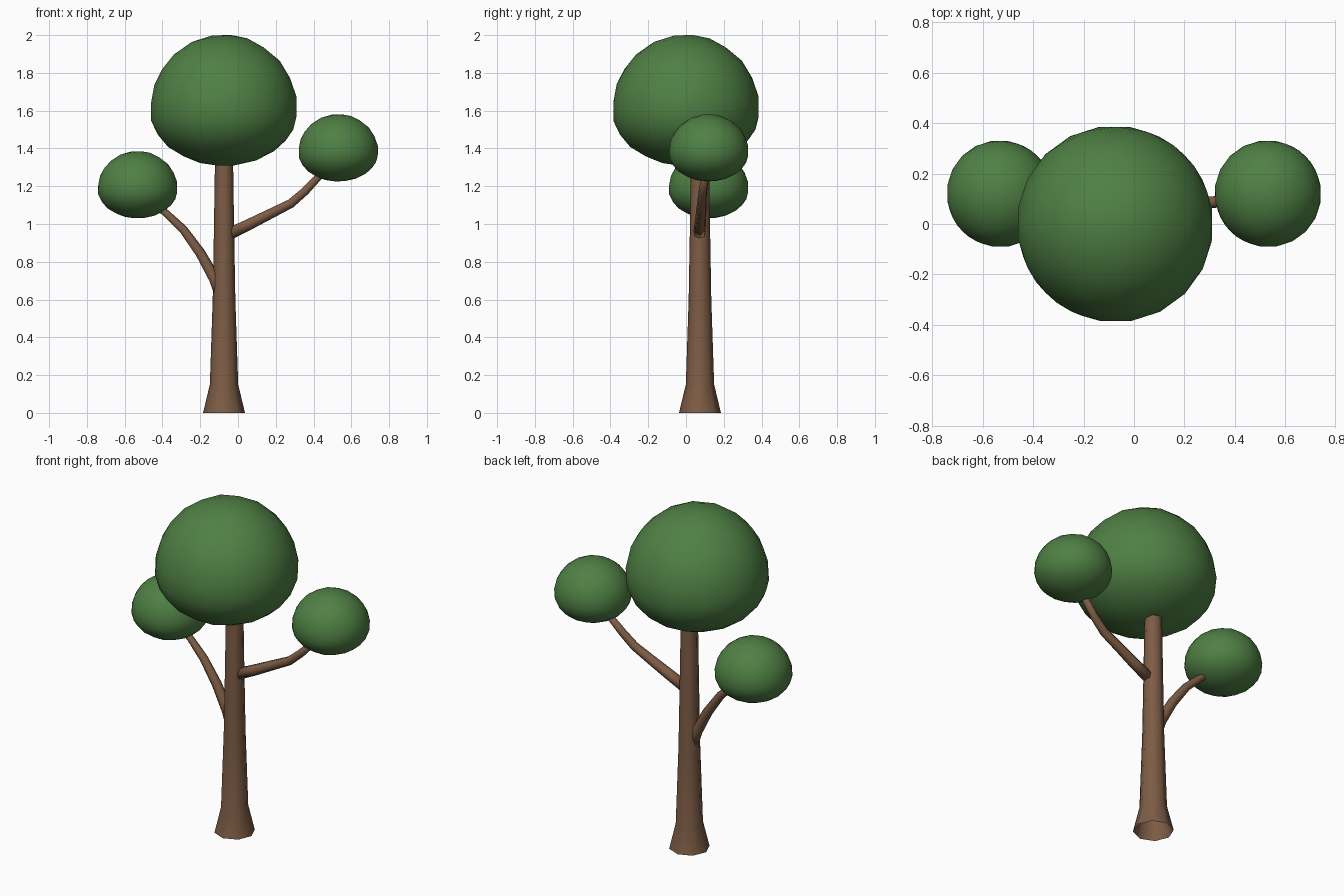
import bpy, bmesh, math
from mathutils import Matrix

if "Cube" in bpy.data.objects:
    bpy.data.objects.remove(bpy.data.objects["Cube"])


def material(name, color):
    m = bpy.data.materials.new(name)
    m.diffuse_color = color
    m.use_nodes = True
    m.node_tree.nodes["Principled BSDF"].inputs["Base Color"].default_value = m.diffuse_color
    return m


BARK = material("bark", (0.205, 0.107, 0.06, 1))
LEAF = material("leaf_green", (0.078, 0.215, 0.058, 1))


def add_mesh(name, bm, mat):
    bmesh.ops.recalc_face_normals(bm, faces=bm.faces[:])
    for f in bm.faces:
        f.smooth = True
    me = bpy.data.meshes.new(name)
    bm.to_mesh(me)
    bm.free()
    me.materials.append(mat)
    ob = bpy.data.objects.new(name, me)
    bpy.context.collection.objects.link(ob)
    return ob


def tube(name, path, sides, cap=False):
    """Sweep rings along (x, y, z, radius) points; the path bends mainly in XZ."""
    bm = bmesh.new()
    rings = []
    for i, (x, y, z, r) in enumerate(path):
        a, b = path[max(i - 1, 0)], path[min(i + 1, len(path) - 1)]
        tilt = math.atan2(b[0] - a[0], b[2] - a[2])
        ring = []
        for k in range(sides):
            t = 2 * math.pi * k / sides
            u, v = r * math.cos(t), r * math.sin(t)
            ring.append(bm.verts.new((x + u * math.cos(tilt), y + v,
                                      z - u * math.sin(tilt))))
        rings.append(ring)
    for lo, hi in zip(rings, rings[1:]):
        for k in range(sides):
            n = (k + 1) % sides
            bm.faces.new((lo[k], lo[n], hi[n], hi[k]))
    if cap:
        bm.faces.new(rings[0])
        bm.faces.new(rings[-1])
    return add_mesh(name, bm, BARK)


def foliage(name, center, radius, up, down):
    """Low-poly ball with a flattened underside."""
    bm = bmesh.new()
    bmesh.ops.create_icosphere(bm, subdivisions=3, radius=1)
    turn = Matrix.Rotation(math.radians(45), 3, 'Z') @ Matrix.Rotation(math.radians(8), 3, 'Y')
    bmesh.ops.rotate(bm, verts=bm.verts, matrix=turn)
    # fit the extents exactly
    lo = [min(v.co[i] for v in bm.verts) for i in range(3)]
    hi = [max(v.co[i] for v in bm.verts) for i in range(3)]
    size = ((radius, radius), (radius, radius), (down, up))
    for v in bm.verts:
        for i in range(3):
            c = v.co[i]
            c = c / hi[i] * size[i][1] if c > 0 else c / -lo[i] * size[i][0]
            v.co[i] = c + center[i]
    return add_mesh(name, bm, LEAF)


# Trunk with a flared, open foot
tube("trunk", [(-0.074, 0.074, z, r) for z, r in
               ((0, 0.111), (0.15, 0.075), (0.6, 0.06), (1.0, 0.053), (1.4, 0.047))], 8)

# Branches
tube("right_branch", [(-0.045, 0.072, 0.95, 0.033), (0.06, 0.075, 1.0, 0.031),
                      (0.17, 0.08, 1.055, 0.028), (0.28, 0.083, 1.11, 0.025),
                      (0.355, 0.09, 1.175, 0.023), (0.45, 0.105, 1.275, 0.019)], 7, True)
tube("left_branch", [(-0.09, 0.075, 0.62, 0.035), (-0.125, 0.077, 0.71, 0.032),
                     (-0.20, 0.083, 0.845, 0.028), (-0.29, 0.09, 0.97, 0.024),
                     (-0.385, 0.1, 1.06, 0.02), (-0.46, 0.11, 1.11, 0.018)], 7, True)

# Foliage balls
foliage("main_canopy", (-0.075, 0, 1.60), 0.385, 0.40, 0.29)
foliage("right_foliage", (0.531, 0.12, 1.38), 0.209, 0.20, 0.154)
foliage("left_foliage", (-0.531, 0.12, 1.185), 0.209, 0.20, 0.154)
